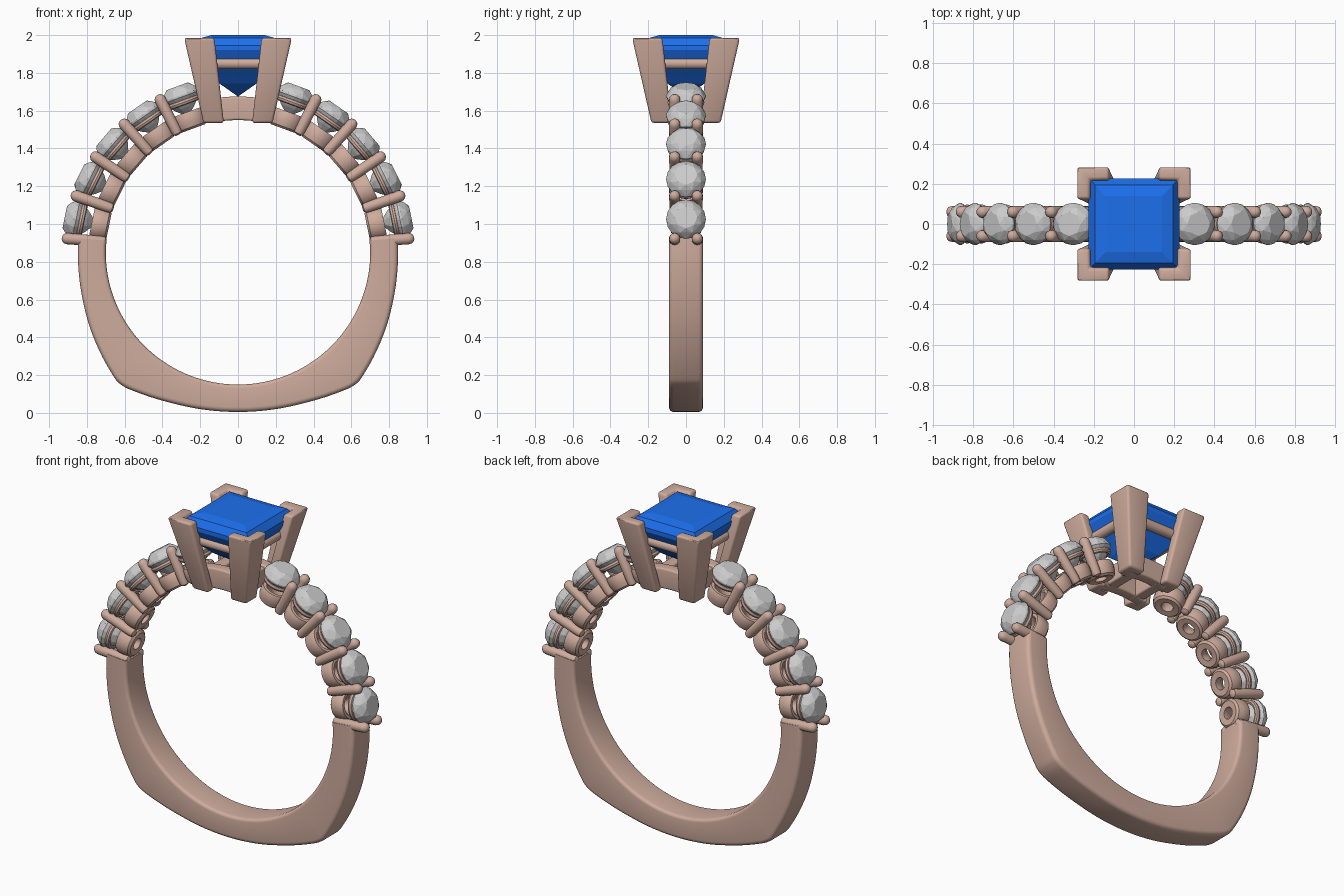
import bpy, bmesh
from math import sin, cos, pi, radians
from mathutils import Matrix, Vector

if "Cube" in bpy.data.objects:
    bpy.data.objects.remove(bpy.data.objects["Cube"])

CZ, R = 0.85, 0.70          # finger hole centre height and radius


def mat(name, col):
    m = bpy.data.materials.new(name)
    m.diffuse_color = (*col, 1)
    m.use_nodes = True
    m.node_tree.nodes["Principled BSDF"].inputs["Base Color"].default_value = m.diffuse_color
    return m


GOLD = mat("rose_gold", (0.62, 0.41, 0.335))
BLUE = mat("blue_gem", (0.012, 0.16, 0.85))


def mesh_from(bm, name, material=None, smooth=True):
    bmesh.ops.recalc_face_normals(bm, faces=bm.faces)
    me = bpy.data.meshes.new(name)
    bm.to_mesh(me)
    bm.free()
    if material:
        me.materials.append(material)
    if smooth:
        for p in me.polygons:
            p.use_smooth = True
        me.set_sharp_from_angle(angle=radians(35))
    return me


def add(name, me, matrix=Matrix()):
    ob = bpy.data.objects.new(name, me)
    ob.matrix_world = matrix
    bpy.context.collection.objects.link(ob)
    return ob


def loft(rings, closed=False, caps=True):
    """Skin a list of equal-length closed point rings."""
    bm = bmesh.new()
    vs = [[bm.verts.new(p) for p in r] for r in rings]
    n = len(vs[0])
    for i in range(len(vs) if closed else len(vs) - 1):
        a, b = vs[i], vs[(i + 1) % len(vs)]
        for j in range(n):
            bm.faces.new((a[j], a[(j + 1) % n], b[(j + 1) % n], b[j]))
    if caps and not closed:
        bm.faces.new(vs[0])
        bm.faces.new(vs[-1])
    return bm


def circle(r, z, n, turn=0.0):
    return [(r * cos(2 * pi * (k + turn) / n), r * sin(2 * pi * (k + turn) / n), z) for k in range(n)]


def lathe(profile, n=24, closed=False):
    return loft([circle(r, z, n) for r, z in profile], closed)


def hull(points):
    bm = bmesh.new()
    for p in points:
        bm.verts.new(p)
    bmesh.ops.convex_hull(bm, input=bm.verts)
    bmesh.ops.dissolve_limit(bm, angle_limit=0.01, verts=bm.verts, edges=bm.edges)
    return bm


def rounded_section(p, q, hw, ri, ro):
    """Rounded rectangle standing between inner point p and outer point q."""
    d = (q - p).normalized()
    L = (q - p).length
    out = []
    for sy, t, r, a0 in ((1, L, ro, 0), (-1, L, ro, 90), (-1, 0, ri, 180), (1, 0, ri, 270)):
        cy, ct = sy * (hw - r), (t - r if t else r)
        for k in range(5):
            a = radians(a0 + 22.5 * k)
            v = p + d * (ct + r * sin(a))
            out.append((v.x, cy + r * cos(a), v.z))
    return out


# Lower shank: circular inside, squared-off "euro" outside
half = [(0.845, 0.925), (0.847, 0.8), (0.83, 0.64), (0.79, 0.47), (0.73, 0.32), (0.66, 0.195),
        (0.62, 0.15), (0.55, 0.115), (0.4, 0.065), (0.2, 0.02), (0, 0.005)]
ctrl = half + [(-x, z) for x, z in half[-2::-1]]
ctrl = [Vector((x, 0, z)) for x, z in ctrl]
path = []
for i in range(len(ctrl) - 1):
    a, b, c, d = ctrl[max(i - 1, 0)], ctrl[i], ctrl[i + 1], ctrl[min(i + 2, len(ctrl) - 1)]
    for k in range(5):
        t = k / 5
        path.append(0.5 * (2 * b + (c - a) * t + (2 * a - 5 * b + 4 * c - d) * t**2
                           + (3 * b - a - 3 * c + d) * t**3))
path.append(ctrl[-1])
centre = Vector((0, 0, CZ))
rings = [rounded_section(centre + (q - centre).normalized() * R, q, 0.09, 0.02, 0.025) for q in path]
add("shank", mesh_from(loft(rings), "shank", GOLD))

# Shared shoulder pieces, local z pointing away from the finger hole centre
cup = mesh_from(lathe([(0.035, 0.70), (0.07, 0.697), (0.083, 0.708), (0.09, 0.735), (0.09, 0.775),
                       (0.083, 0.79), (0.065, 0.79), (0.035, 0.74)], closed=True), "cup", GOLD)
rim = mesh_from(lathe([(0.084 + 0.014 * cos(k * pi / 4), 0.845 + 0.016 * sin(k * pi / 4))
                       for k in range(8)], closed=True), "stone_rim", GOLD)
prong = mesh_from(lathe([(0.012, 0.698), (0.024, 0.706), (0.028, 0.73), (0.03, 0.905), (0.027, 0.92),
                         (0.018, 0.931), (0.006, 0.936)], 14), "side_prong", GOLD)
stone = mesh_from(hull(circle(0.06, 0.936, 8) + circle(0.087, 0.917, 8, 0.5) + circle(0.105, 0.885, 16)
                       + circle(0.105, 0.875, 16) + circle(0.06, 0.815, 8, 0.5) + [(0, 0, 0.765)]),
                  "side_stone", None, False)

for side, s in (("right", 1), ("left", -1)):
    for i in range(5):
        turn = Matrix.Translation(centre) @ Matrix.Rotation(s * radians(78.5 - 14.6 * i), 4, 'Y')
        for me in (cup, rim, stone):
            add(f"{side}_{me.name}_{i + 1}", me, turn)
    for i in range(5):
        turn = Matrix.Translation(centre) @ Matrix.Rotation(s * radians(85.4 - 14.6 * i), 4, 'Y')
        for y in (-0.06, 0.06):
            add(f"{side}_prong_{i + 1}_{'front' if y < 0 else 'back'}", prong,
                turn @ Matrix.Translation((0, y, 0)))


# Head: four L-shaped corner legs flaring upward
def ell(o, i, n, z):
    return [(o, o, z), (i, o, z), (i, n, z), (n, n, z), (n, i, z), (o, i, z)]


bm = loft([ell(0.183, 0.075, 0.125, 1.535), ell(0.285, 0.125, 0.222, 1.985)])
bmesh.ops.recalc_face_normals(bm, faces=bm.faces)
bmesh.ops.bevel(bm, geom=bm.edges[:], offset=0.014, segments=3, affect='EDGES', profile=0.5)
leg = mesh_from(bm, "corner_leg", GOLD)
rail = mesh_from(loft([[(x, 0.03 * cos(k * pi / 8), 0.03 * sin(k * pi / 8)) for k in range(16)]
                       for x in (-0.19, 0.19)]), "gallery_rail", GOLD)
# Base frame bars: arched front and back, following the finger hole
arch_rings = []
for k in range(13):
    a = radians(102 - 2 * k)
    p, q = (centre + Vector((cos(a), 0, sin(a))) * r for r in (R, 0.825))
    arch_rings.append(rounded_section(p, q, 0.035, 0.012, 0.012))
arch = mesh_from(loft(arch_rings), "base_arch", GOLD)
cross_rings = [[(z, y, -x) for x, y, z in rounded_section(Vector((-1.655, 0, 0)), Vector((-1.545, 0, 0)),
                                                           0.035, 0.01, 0.01)]]
cross_rings = [[(y, yy, -x if x > 0 else x) for x, y, z in
                rounded_section(Vector((1.545, 0, 0)), Vector((1.655, 0, 0)), 0.035, 0.01, 0.01)]
               for yy in (-0.12, 0.12)]
cross_rings = [[(x, y, abs(z)) for x, y, z in r] for r in cross_rings]
cross = mesh_from(loft(cross_rings), "base_cross_bar", GOLD)

for i, name in enumerate(("back_right", "back_left", "front_left", "front_right")):
    spin = Matrix.Rotation(i * pi / 2, 4, 'Z')
    add(f"{name}_leg", leg, spin)
    add(f"gallery_rail_{i + 1}", rail, spin @ Matrix.Translation((0, 0.185, 1.85)))
for s in (-1, 1):
    add("front_base_arch" if s < 0 else "back_base_arch", arch, Matrix.Translation((0, s * 0.1, 0)))
    add("left_base_bar" if s < 0 else "right_base_bar", cross, Matrix.Translation((s * 0.1, 0, 0)))

# Princess-cut centre gem
pts = [(0, 0, 1.675)]
for h, z in ((0.14, 2.0), (0.195, 1.985), (0.225, 1.945), (0.225, 1.92), (0.175, 1.825), (0.1, 1.745)):
    pts += [(sx * h, sy * h, z) for sx in (-1, 1) for sy in (-1, 1)]
add("centre_gem", mesh_from(hull(pts), "centre_gem", BLUE, False))
